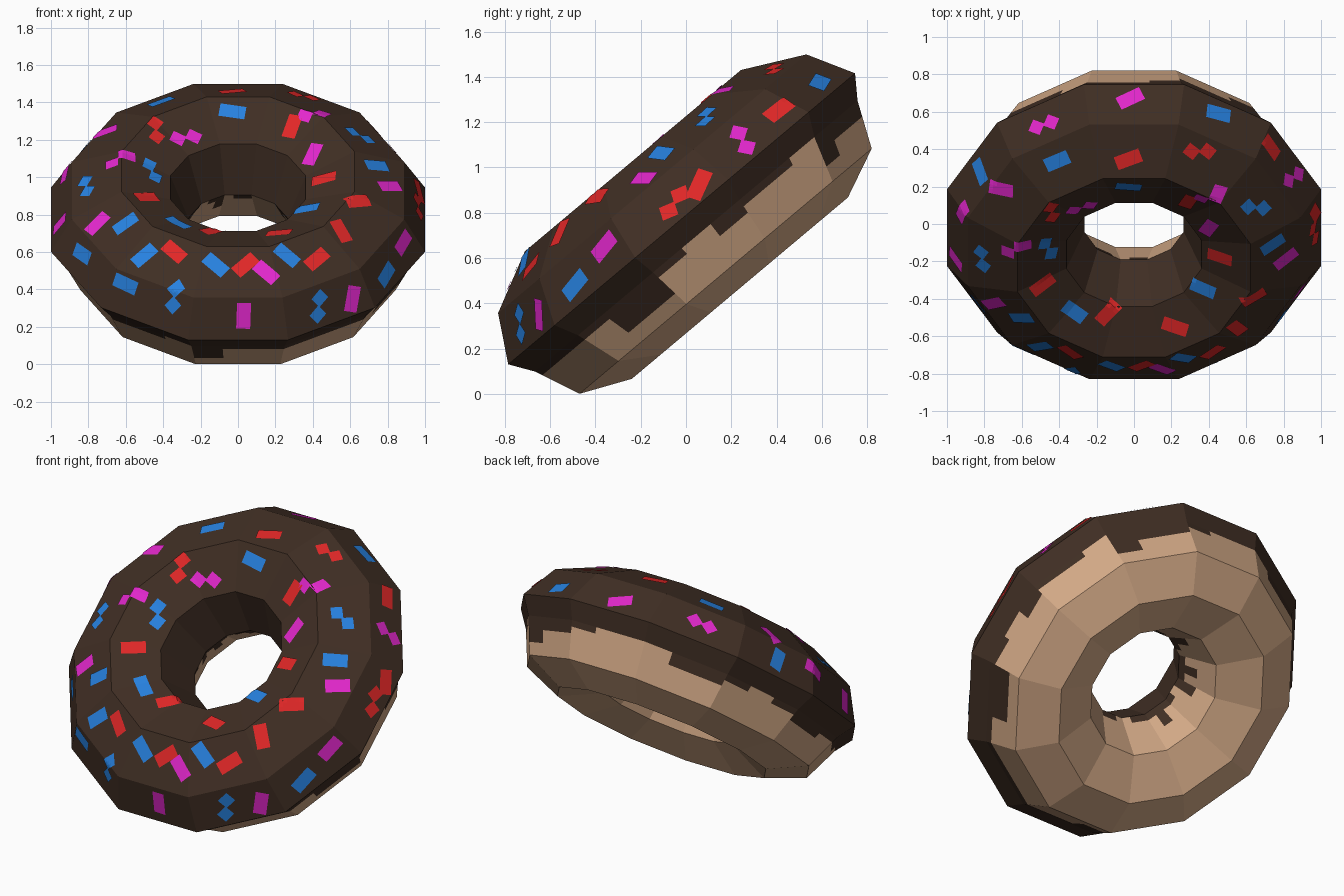
import bpy, bmesh, math, random
from mathutils import Vector, Matrix
from mathutils.bvhtree import BVHTree

if "Cube" in bpy.data.objects:
    bpy.data.objects.remove(bpy.data.objects["Cube"])

random.seed(4)
SEG, COLS, ROWS = 12, 6, 6
TILT = Matrix.Translation((0, 0, 0.75)) @ Matrix.Rotation(math.radians(40), 4, 'X')


def material(name, rgb):
    m = bpy.data.materials.new(name)
    m.diffuse_color = (*rgb, 1)
    m.use_nodes = True
    m.node_tree.nodes["Principled BSDF"].inputs["Base Color"].default_value = m.diffuse_color
    return m


def add_object(name, bm, mats):
    me = bpy.data.meshes.new(name)
    bm.to_mesh(me)
    ob = bpy.data.objects.new(name, me)
    bpy.context.collection.objects.link(ob)
    for m in mats:
        me.materials.append(m)
    return ob


dough = material("tan dough", (0.64, 0.39, 0.235))
icing = material("dark chocolate icing", (0.050, 0.027, 0.017))
colours = {
    "blue": material("blue sprinkle", (0.02, 0.22, 0.74)),
    "magenta": material("magenta sprinkle", (0.76, 0.02, 0.60)),
    "red": material("red sprinkle", (0.75, 0.02, 0.02)),
}

# Tube cross-section (radius, height): icing bulges over the dough with a ledge
section = [(1.035, .03), (.92, .232), (.645, .365), (.375, .255), (.275, -.02),
           (.395, -.265), (.645, -.37), (.872, -.272), (.963, -.07)]
INNER, OUTER = 4, 7          # bands where the icing drips end
rings, bands = [], []        # refined section and (band, row) of each step
for i, p in enumerate(section):
    q = section[(i + 1) % len(section)]
    n = ROWS if i in (INNER, OUTER) else 1
    for r in range(n):
        rings.append(Vector(p).lerp(Vector(q), r / n))
        bands.append((i, r))

# Donut: 12 flat segments, each cut into columns for the drips
bm = bmesh.new()
total = SEG * COLS
grid = []
for j in range(total):
    a = math.radians(15 + 30 * (j // COLS))
    b = a + math.radians(30)
    d = Vector((math.cos(a), math.sin(a))).lerp(
        Vector((math.cos(b), math.sin(b))), (j % COLS) / COLS)
    grid.append([bm.verts.new(TILT @ Vector((d.x * r, d.y * r, h))) for r, h in rings])

drip_out = [random.choice([0, 1, 1, 2, 2, 4]) for _ in range(total // 2)]
drip_in = [random.choice([0, 0, 1, 1, 3]) for _ in range(total // 2)]
n = len(rings)
for j in range(total):
    g, h = grid[j], grid[(j + 1) % total]
    for i in range(n):
        k = (i + 1) % n
        f = bm.faces.new((g[i], h[i], h[k], g[k]))
        band, row = bands[i]
        if band == OUTER:
            dark = ROWS - 1 - row < drip_out[j // 2]
        elif band == INNER:
            dark = row < drip_in[j // 2]
        else:
            dark = band < INNER or band > OUTER
        f.material_index = int(dark)
bmesh.ops.recalc_face_normals(bm, faces=bm.faces)
bm.normal_update()
tree = BVHTree.FromBMesh(bm)
add_object("donut", bm, [dough, icing])
bm.free()

# Sprinkles: (across, up, angle[, stepped]) as seen from the front or the top
front = {
    "blue": [(-.41, 1.40, 20), (-.03, 1.35, -8), (.65, 1.22, -45, 1), (.74, 1.06, -5),
             (-.46, 1.03, 70, 1), (-.81, .95, 60, 1), (-.83, .59, -35), (-.60, .75, 35),
             (-.50, .58, 40), (-.60, .43, -25), (-.34, .36, 45, 1), (-.12, .53, -40),
             (.26, .58, -40), (.37, .83, 10), (-.32, .75, -25), (.43, .31, 50, 1), (.79, .48, 60)],
    "magenta": [(-.71, 1.24, 20), (-.64, 1.10, 20, 1), (-.28, 1.21, -25, 1), (.40, 1.34, -15, 1),
                (.40, 1.12, 65), (.81, .95, 0), (-.75, .75, 45), (-.95, .75, 50),
                (.15, .49, -40), (.03, .26, 88), (.61, .35, 80), (.88, .65, 60)],
    "red": [(-.03, 1.455, 5), (.35, 1.43, -25, 1), (-.44, 1.25, 50, 1), (.29, 1.27, 70),
            (.46, .99, 15), (-.49, .89, 0), (.64, .87, 5), (.55, .71, -60), (-.34, .60, -40),
            (.04, .53, 40), (.42, .56, 40), (.22, .70, 5), (-.14, .71, 10)],
}
top = {
    "blue": [(.45, .59, -15), (-.82, .28, -70)],
    "magenta": [(-.02, .67, 25), (-.48, .53, -20, 1), (-.92, .06, 70), (.85, .25, -20, 1)],
    "red": [(.73, .41, -55), (.96, -.05, 80, 1), (.965, .06, -60)],
}


def patch(bm, centre, along, across, normal, length, width):
    """Thin rectangle draped over the donut surface."""
    def vert(s, t):
        p = centre + along * (s - .5) * length + across * (t - .5) * width
        hit = tree.ray_cast(p + normal * .08, -normal, .2)[0]
        return bm.verts.new((hit or p) + normal * .005)
    v = [[vert(i / 6, k / 3) for k in range(4)] for i in range(7)]
    for i in range(6):
        for k in range(3):
            bm.faces.new((v[i][k], v[i + 1][k], v[i + 1][k + 1], v[i][k + 1]))


def sprinkle(bm, origin, view, up, angle, stepped=0):
    hit, normal = tree.ray_cast(origin, view)[:2]
    if hit is None:
        return
    a = math.radians(angle)
    along = Vector((math.cos(a), 0, 0)) + up * math.sin(a)
    along = (along - view * (along.dot(normal) / view.dot(normal))).normalized()
    across = normal.cross(along)
    if stepped:
        for s in (-1, 1):
            c = hit + along * .036 * s + across * .027 * s
            patch(bm, c, along, across, normal, .074, .066)
    else:
        patch(bm, hit, along, across, normal, .14, .075)


Y, Z = Vector((0, 1, 0)), Vector((0, 0, 1))
for name, mat in colours.items():
    bm = bmesh.new()
    for x, z, *rest in front[name]:
        sprinkle(bm, Vector((x, -3, z)), Y, Z, *rest)
    for x, y, *rest in top[name]:
        sprinkle(bm, Vector((x, y, 4)), -Z, Y, *rest)
    add_object(name + "_sprinkles", bm, [mat])
    bm.free()
